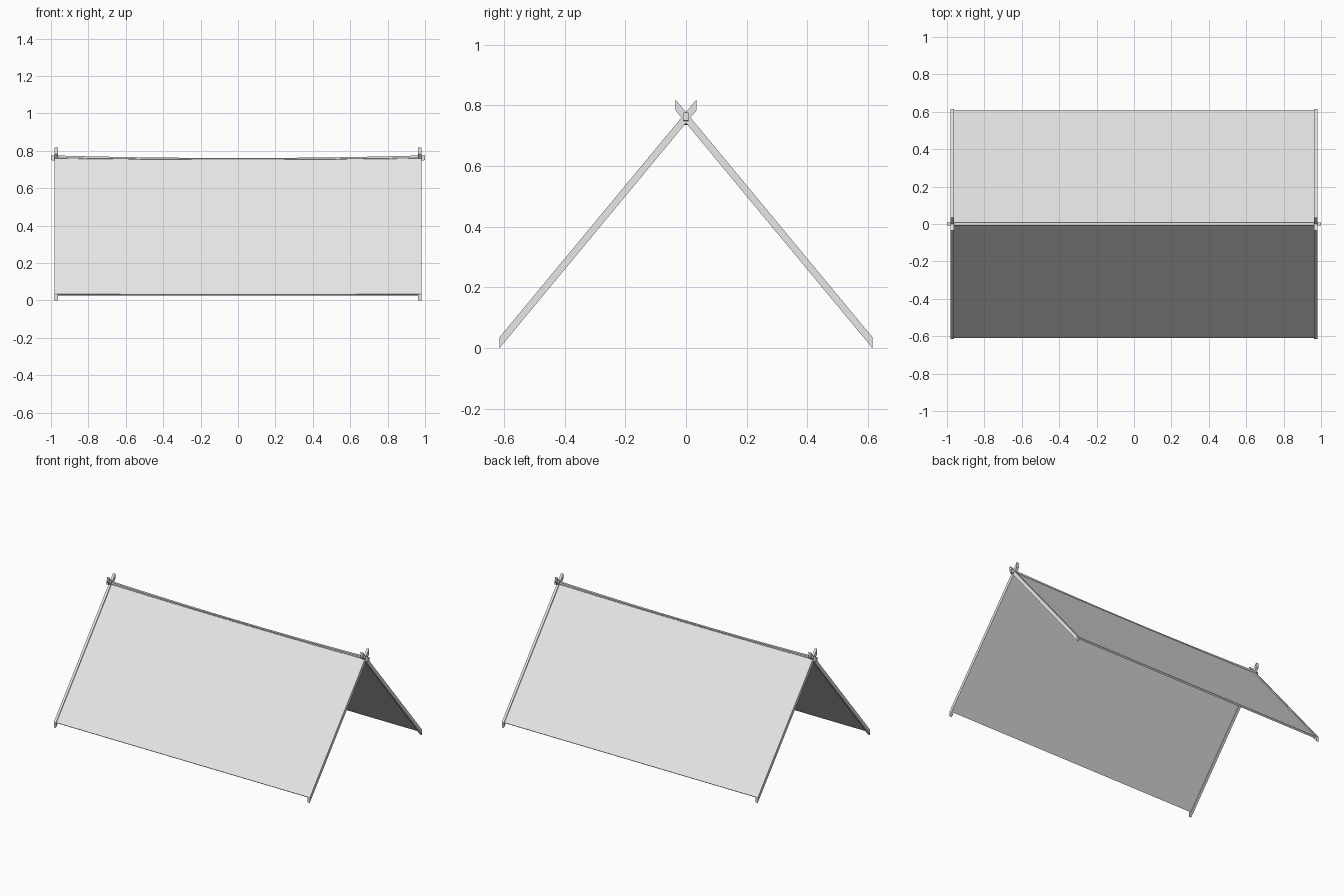
import bpy
import bmesh
from mathutils import Vector

cube = bpy.data.objects.get("Cube")
if cube:
    bpy.data.objects.remove(cube, do_unlink=True)

GREY = (0.8, 0.8, 0.8, 1.0)
mat = bpy.data.materials.new("light_grey")
mat.use_nodes = True
mat.diffuse_color = GREY
mat.node_tree.nodes["Principled BSDF"].inputs["Base Color"].default_value = GREY

APEX = 0.76     # height where the pole centre lines cross
SLOPE = 1.207   # rise per unit of depth


def extrude_x(name, profile, x0, x1, steps=1, sag=0.0):
    """Sweep a (y, z) profile along x, drooping towards the middle of the span."""
    bm = bmesh.new()
    rings = []
    for i in range(steps + 1):
        x = x0 + (x1 - x0) * i / steps
        drop = sag * (1 - x * x)
        rings.append([bm.verts.new((x, y, z - drop * z / APEX)) for y, z in profile])
    n = len(profile)
    for a, b in zip(rings, rings[1:]):
        for j in range(n):
            k = (j + 1) % n
            bm.faces.new((a[j], a[k], b[k], b[j]))
    bm.faces.new(rings[0])
    bm.faces.new(rings[-1])
    bmesh.ops.recalc_face_normals(bm, faces=bm.faces)
    mesh = bpy.data.meshes.new(name)
    bm.to_mesh(mesh)
    bm.free()
    mesh.materials.append(mat)
    obj = bpy.data.objects.new(name, mesh)
    bpy.context.collection.objects.link(obj)
    return obj


# Slanted pole: a parallelogram with upright cut ends, passing the apex
def pole_profile(side):
    foot, tip, half = -0.615, 0.034, 0.018
    ends = [(foot, -half), (foot, half), (tip, half), (tip, -half)]
    return [(side * y, APEX + SLOPE * y + h) for y, h in ends]


# Cloth panel: a thin slab lying along the pole centre line
def panel_profile(side):
    along = Vector((1, SLOPE)).normalized()
    out = Vector((-along.y, along.x)) * 0.006
    low = Vector((-0.605, APEX - SLOPE * 0.605))
    high = Vector((0.0046, APEX + SLOPE * 0.0046))
    return [(side * p.x, p.y) for p in (low - out, low + out, high + out, high - out)]


for label, side in (("front", 1), ("back", -1)):
    extrude_x(label + "_cloth_panel", panel_profile(side), -0.964, 0.964, 12, 0.007)
    for end, sx in (("left", 1), ("right", -1)):
        extrude_x(f"{label}_{end}_pole", pole_profile(side), sx * 0.963, sx * 0.98)

# Ridge pole, sagging slightly between the crossed poles
ridge = [(-0.008, 0.75), (0.008, 0.75), (0.008, 0.776), (-0.008, 0.776)]
extrude_x("ridge_pole", ridge, -1.0, 1.0, 16, 0.014)
